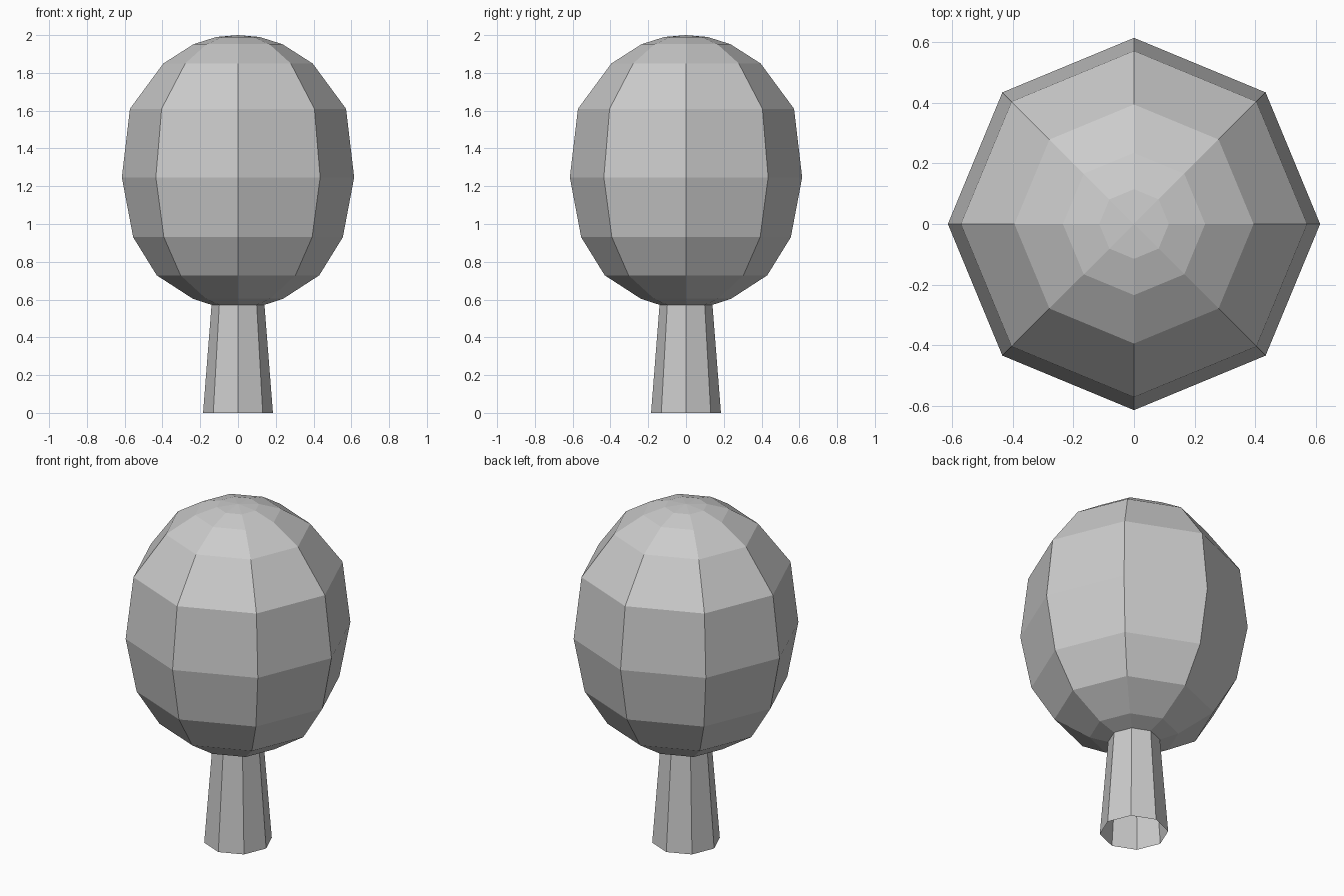
import bpy, bmesh
from math import cos, sin, tau

if "Cube" in bpy.data.objects:
    bpy.data.objects.remove(bpy.data.objects["Cube"])

SIDES = 8


def lathe(name, profile):
    """Revolve (radius, z) points, listed bottom to top; radius 0 makes a tip."""
    bm = bmesh.new()
    rings = []
    for r, z in profile:
        if r == 0:
            rings.append([bm.verts.new((0, 0, z))] * SIDES)
        else:
            rings.append([bm.verts.new((r * cos(tau * i / SIDES), r * sin(tau * i / SIDES), z))
                          for i in range(SIDES)])
    for low, high in zip(rings, rings[1:]):
        for i in range(SIDES):
            j = (i + 1) % SIDES
            corners = dict.fromkeys((low[i], low[j], high[j], high[i]))
            bm.faces.new(list(corners))
    mesh = bpy.data.meshes.new(name)
    bm.to_mesh(mesh)
    bm.free()
    obj = bpy.data.objects.new(name, mesh)
    bpy.context.collection.objects.link(obj)
    return obj


# Tapered trunk, open at the bottom
lathe("trunk", [(0.185, 0), (0.14, 0.572)])

# Egg-shaped crown starting at the trunk's top ring
lathe("crown", [(0.14, 0.572), (0.24, 0.605), (0.43, 0.728), (0.555, 0.93),
                (0.615, 1.247), (0.572, 1.61), (0.395, 1.85), (0.235, 1.952),
                (0.115, 1.99), (0, 2.0)])
